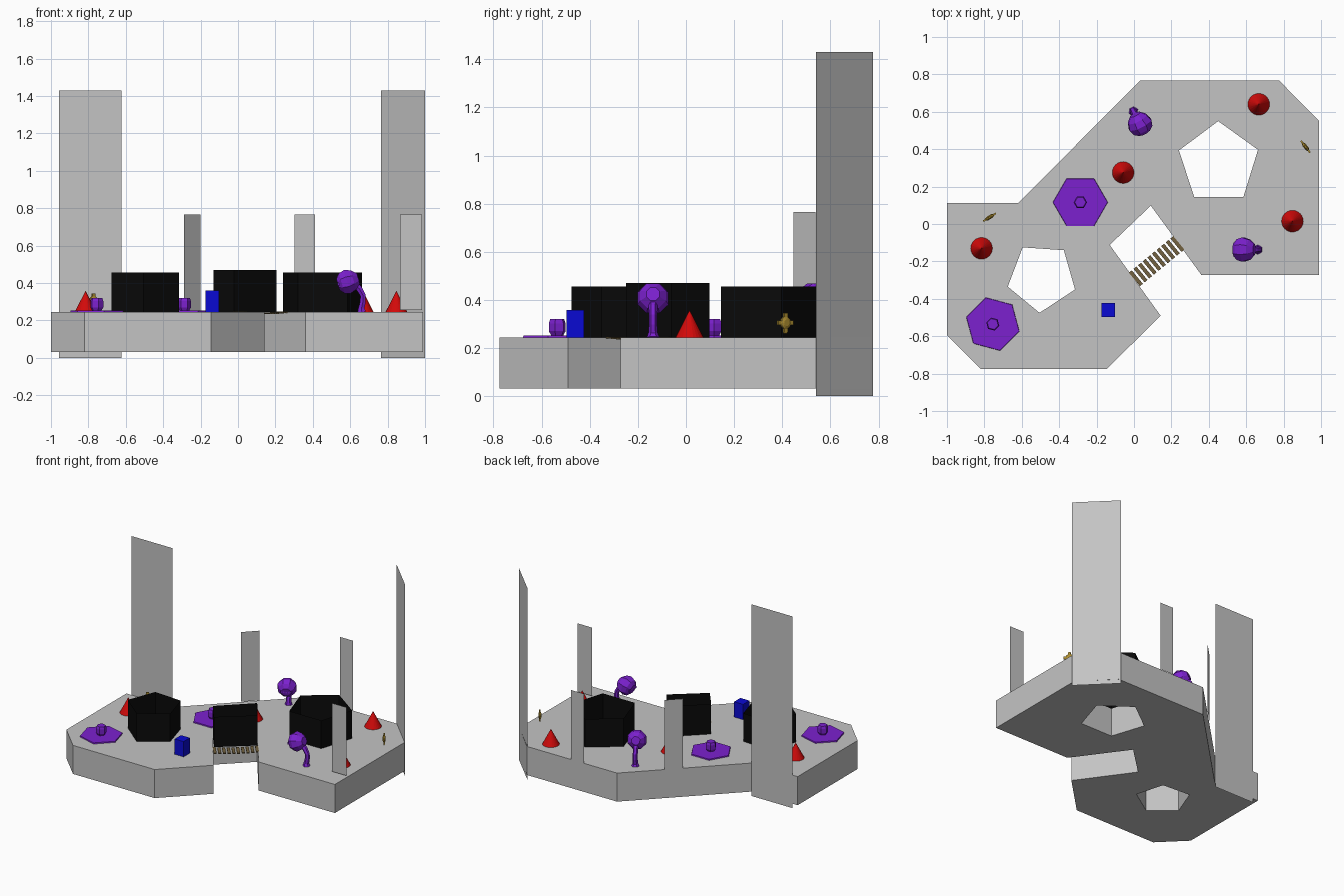
import bpy, bmesh
from math import sin, cos, pi, radians
from mathutils import Vector, Matrix

if "Cube" in bpy.data.objects:
    bpy.data.objects.remove(bpy.data.objects["Cube"])

TOP, BOTTOM = 0.245, 0.032


def material(name, rgb):
    m = bpy.data.materials.new(name)
    m.diffuse_color = (*rgb, 1)
    m.use_nodes = True
    m.node_tree.nodes["Principled BSDF"].inputs["Base Color"].default_value = m.diffuse_color
    return m


GREY = material("stone grey", (0.55, 0.55, 0.55))
BLACK = material("black", (0.003, 0.003, 0.003))
RED = material("red", (0.65, 0.003, 0.003))
PURPLE = material("purple", (0.2, 0.015, 0.62))
BLUE = material("blue", (0.003, 0.003, 0.65))
GOLD = material("gold", (0.42, 0.27, 0.03))
WOOD = material("plank brown", (0.17, 0.12, 0.05))


def finish(name, bm, mat, fix=True):
    if fix:
        bmesh.ops.recalc_face_normals(bm, faces=bm.faces)
    me = bpy.data.meshes.new(name)
    bm.to_mesh(me)
    bm.free()
    me.materials.append(mat)
    ob = bpy.data.objects.new(name, me)
    bpy.context.collection.objects.link(ob)
    return ob


def add_box(bm, center, size, rot=0):
    mat = Matrix.Translation(center) @ Matrix.Rotation(rot, 4, 'Z') @ Matrix.Diagonal((*size, 1))
    bmesh.ops.create_cube(bm, size=1, matrix=mat)


def add_rings(bm, rings, cap=True):
    """Skin a list of point loops."""
    vs = [[bm.verts.new(p) for p in r] for r in rings]
    n = len(vs[0])
    for a, b in zip(vs, vs[1:]):
        for i in range(n):
            bm.faces.new((a[i], a[(i + 1) % n], b[(i + 1) % n], b[i]))
    if cap:
        bm.faces.new(vs[0][::-1])
        bm.faces.new(vs[-1])


def ring(center, axis, side, r, n, phase=0):
    """Regular polygon perpendicular to axis; side is a perpendicular vector."""
    up = axis.cross(side)
    return [center + r * (cos(2 * pi * i / n + phase) * side + sin(2 * pi * i / n + phase) * up)
            for i in range(n)]


# Platform with a notch and two pentagonal pits
outline = [(-1, .112), (-.62, .112), (.033, .766), (.777, .766), (.99, .55), (.99, -.272),
           (.36, -.272), (.09, .098), (-.13, -.112), (.142, -.49), (-.145, -.775),
           (-.82, -.775), (-1, -.595)]
pit_right = [(.45, .55), (.663, .397), (.585, .145), (.322, .145), (.24, .393)]
pit_left = [(-.595, -.125), (-.375, -.14), (-.315, -.35), (-.505, -.475), (-.675, -.335)]
bm = bmesh.new()
edges = []
for loop in (outline, pit_right, pit_left):
    vs = [bm.verts.new((x, y, BOTTOM)) for x, y in loop]
    edges += [bm.edges.new((vs[i - 1], vs[i])) for i in range(len(vs))]
bmesh.ops.triangle_fill(bm, edges=edges, use_beauty=True)
res = bmesh.ops.extrude_face_region(bm, geom=bm.faces[:], use_keep_orig=True)
for v in res["geom"]:
    if isinstance(v, bmesh.types.BMVert):
        v.co.z = TOP
finish("platform", bm, GREY)

# Open black walls around the pits and the notch
notch = [(.09, .098), (-.13, -.112), (-.022, -.25), (.205, -.06)]
for name, loop, h in (("right_pit_wall", pit_right, .455), ("left_pit_wall", pit_left, .455),
                      ("notch_wall", notch, .47)):
    bm = bmesh.new()
    add_rings(bm, [[(x, y, z) for x, y in loop] for z in (TOP, h)], cap=False)
    finish(name, bm, BLACK)

# Flat upright panels
panels = [("tall_left_panel", (-.957, .114), (-.622, .114), 0, 1.43),
          ("tall_corner_panel", (.764, .776), (1, .541), 0, 1.43),
          ("small_diagonal_panel", (-.29, .447), (-.2, .537), TOP, .765),
          ("small_back_panel", (.303, .769), (.412, .769), TOP, .765),
          ("small_front_panel", (.866, -.13), (.985, -.13), .255, .765)]
for name, a, b, z0, z1 in panels:
    bm = bmesh.new()
    bm.faces.new([bm.verts.new(p) for p in ((*a, z0), (*b, z0), (*b, z1), (*a, z1))])
    finish(name, bm, GREY, fix=False)

# Red cones
for x, y in ((-.815, -.13), (-.058, .275), (.667, .64), (.847, .015)):
    bm = bmesh.new()
    bmesh.ops.create_cone(bm, cap_ends=True, segments=24, radius1=.058, radius2=0, depth=.113,
                          matrix=Matrix.Translation((x, y, TOP + .0565)))
    finish("cone", bm, RED)

# Blue block
bm = bmesh.new()
add_box(bm, (-.138, -.46, TOP + .057), (.074, .074, .114))
finish("blue_block", bm, BLUE)

# Flat hexagonal pads with a barrel knob
Z, X = Vector((0, 0, 1)), Vector((1, 0, 0))
for x, y, turn in ((-.287, .116, 0), (-.755, -.535, -15)):
    bm = bmesh.new()
    ph = radians(turn)
    at = lambda z, r: ring(Vector((x, y, z)), Z, X, r, 6, ph)
    add_rings(bm, [at(TOP, .147), at(.253, .145)])
    add_rings(bm, [at(.253, .026), at(.27, .036), at(.303, .036), at(.32, .03)])
    finish("hexagon_pad", bm, PURPLE)

# Nodding bulbs on curved stems
for x, y, heading in ((-.002, .6, -63), (.66, -.137, 180)):
    bm = bmesh.new()
    fwd = Vector((cos(radians(heading)), sin(radians(heading)), 0))
    side = fwd.cross(Z)
    base = Vector((x, y, 0))
    path = [(-.002, TOP, .026), (.0, .265, .019), (-.008, .3, .017), (-.008, .335, .017),
            (.012, .37, .018), (.035, .39, .02)]
    pts = [base + fwd * a + Z * b for a, b, r in path]
    rings = []
    for i, p in enumerate(pts):
        t = (pts[min(i + 1, 5)] - pts[max(i - 1, 0)]).normalized()
        rings.append(ring(p, t, side, path[i][2], 6))
    add_rings(bm, rings)
    # bulb, axis along the heading and tipped slightly down
    axis = (fwd - Z * .3).normalized()
    c = base + fwd * .072 + Z * .408
    prof = [(-.058, .03), (-.03, .058), (.004, .07), (.035, .06), (.056, .034)]
    add_rings(bm, [ring(c + axis * a, axis, side, r, 8, pi / 8) for a, r in prof])
    # row of small teeth across the front
    for k in range(-2, 3):
        p = c + axis * .05 + side * (k * .017)
        add_box(bm, p, (.014, .01, .016), radians(heading))
    finish("bulb_plant", bm, PURPLE)

# Small gold upright medallions
for x, y, turn in ((.917, .413, -52), (-.772, .036, 32)):
    bm = bmesh.new()
    d = Vector((cos(radians(turn)), sin(radians(turn)), 0))
    n = d.cross(Z)
    c = Vector((x, y, .305))
    add_rings(bm, [ring(c + n * o, n, d, r, 10) for o, r in
                   ((-.01, .014), (-.005, .026), (.005, .026), (.01, .014))])
    for k in range(4):
        off = d * cos(k * pi / 2) * .031 + Z * sin(k * pi / 2) * .031
        add_box(bm, c + off, (.018, .009, .018), radians(turn))
    add_box(bm, c - Z * .038, (.012, .008, .014), radians(turn))
    finish("gold_medallion", bm, GOLD)

# Plank bridge over the notch mouth, sagging a little
a, b = Vector((.01, -.29, 0)), Vector((.232, -.107, 0))
ang = math_angle = (b - a).to_2d().angle_signed(Vector((1, 0)))
bm = bmesh.new()
for i in range(10):
    t = i / 9
    p = a.lerp(b, t)
    p.z = .243 - .006 * sin(pi * t)
    add_box(bm, p, (.02, .093, .007), ang)
finish("plank_bridge", bm, WOOD)
